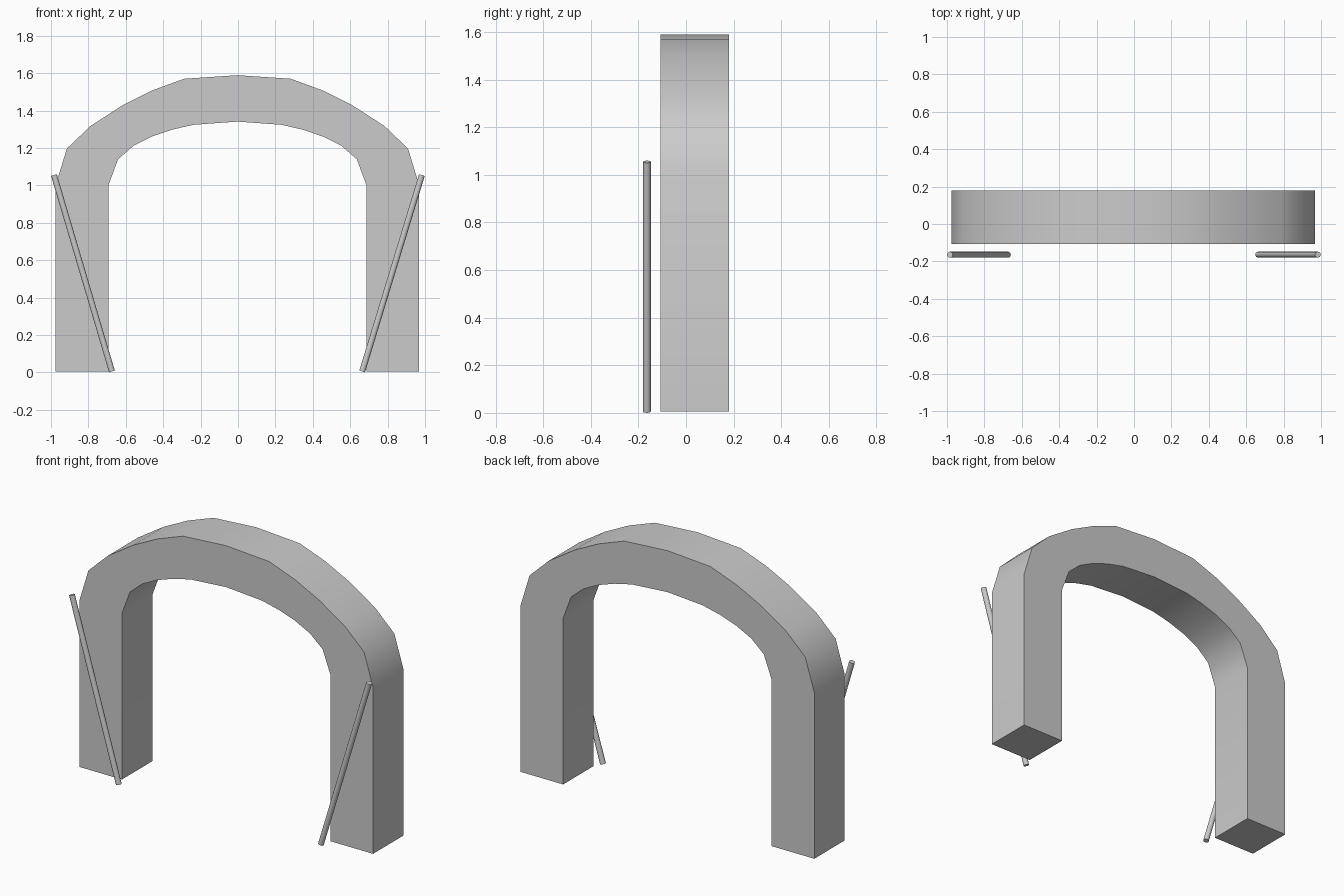
import bpy, bmesh
from mathutils import Vector

if "Cube" in bpy.data.objects:
    bpy.data.objects.remove(bpy.data.objects["Cube"])


def finish(name, bm, angle):
    bmesh.ops.recalc_face_normals(bm, faces=bm.faces)
    mesh = bpy.data.meshes.new(name)
    bm.to_mesh(mesh)
    bm.free()
    obj = bpy.data.objects.new(name, mesh)
    bpy.context.collection.objects.link(obj)
    bpy.ops.object.select_all(action='DESELECT')
    obj.select_set(True)
    bpy.context.view_layer.objects.active = obj
    bpy.ops.object.shade_smooth_by_angle(angle=angle)
    return obj


def mirrored(half):
    # half profile runs from the right foot up to the crown
    return half + [(-x, z) for x, z in reversed(half[:-1])]


# Arch: matching outer and inner half profiles, swept through the depth
outer = mirrored([(0.972, 0.006), (0.972, 1.0), (0.912, 1.197), (0.785, 1.318),
                  (0.615, 1.428), (0.455, 1.508), (0.285, 1.570), (0, 1.589)])
inner = mirrored([(0.690, 0.006), (0.690, 1.0), (0.638, 1.140), (0.555, 1.212),
                  (0.455, 1.262), (0.348, 1.298), (0.235, 1.324), (0, 1.341)])
CX, FRONT, BACK = -0.003, -0.107, 0.18

bm = bmesh.new()
rings = [[bm.verts.new((x + CX, y, z)) for x, y, z in
          ((o[0], FRONT, o[1]), (o[0], BACK, o[1]), (i[0], BACK, i[1]), (i[0], FRONT, i[1]))]
         for o, i in zip(outer, inner)]
for a, b in zip(rings, rings[1:]):
    for k in range(4):
        n = (k + 1) % 4
        bm.faces.new((a[k], a[n], b[n], b[k]))
bm.faces.new(rings[0])
bm.faces.new(rings[-1])
finish("arch", bm, 0.6)


# Slanted rods in front of each leg
def rod(name, bottom, top, radius=0.016, y=-0.164):
    p, q = Vector((bottom[0], y, bottom[1])), Vector((top[0], y, top[1]))
    bm = bmesh.new()
    bmesh.ops.create_cone(bm, cap_ends=True, segments=16, radius1=radius,
                          radius2=radius, depth=(q - p).length)
    turn = Vector((0, 0, 1)).rotation_difference(q - p).to_matrix()
    bmesh.ops.rotate(bm, verts=bm.verts, matrix=turn)
    bmesh.ops.translate(bm, verts=bm.verts, vec=(p + q) / 2)
    finish(name, bm, 0.6)


rod("left_rod", (-0.674, 0.005), (-0.984, 1.055))
rod("right_rod", (0.664, 0.005), (0.983, 1.055))
